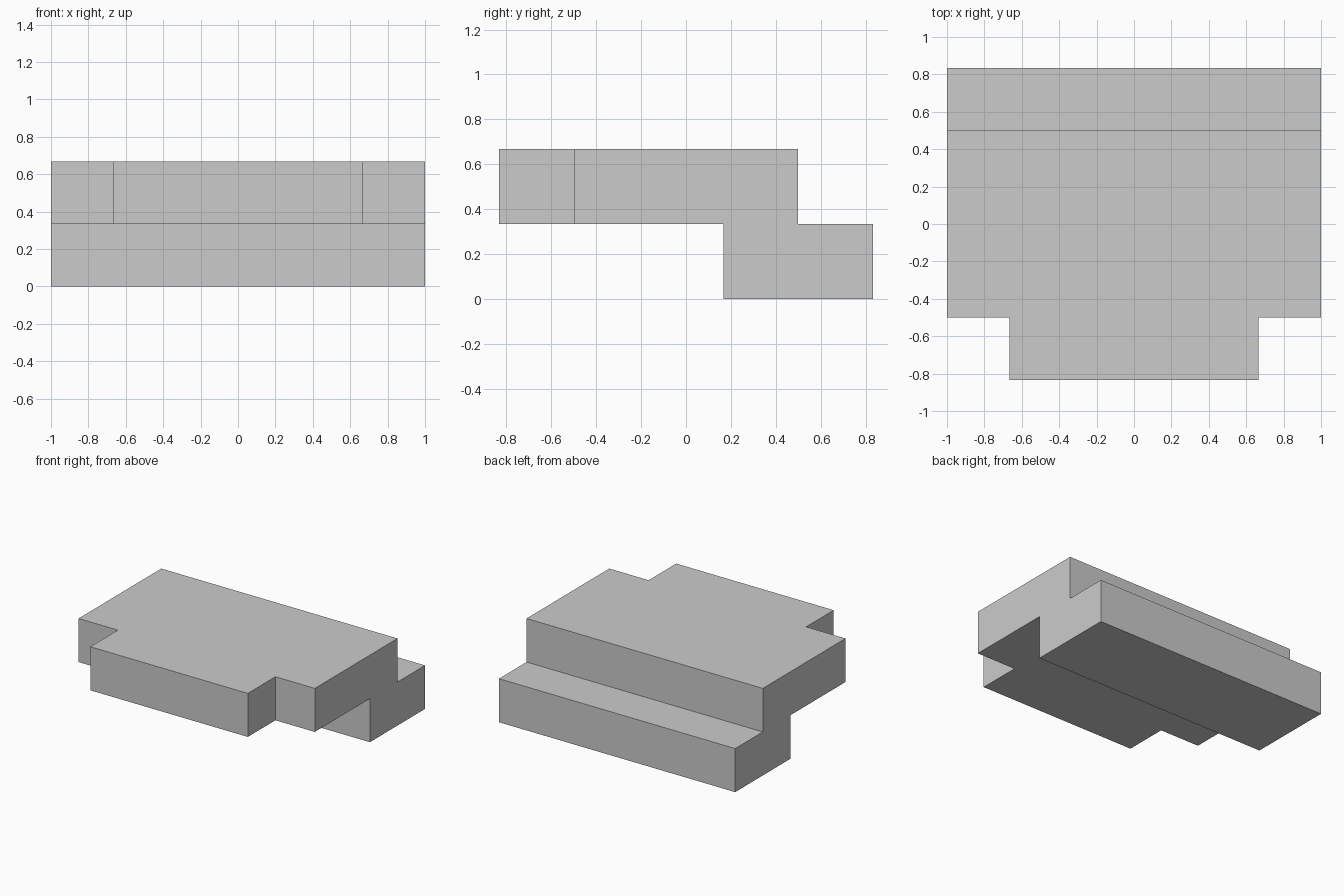
import bpy
import bmesh
from mathutils import Vector

if "Cube" in bpy.data.objects:
    bpy.data.objects.remove(bpy.data.objects["Cube"], do_unlink=True)

U = 1 / 3  # every dimension is a multiple of this module


def flat_material(name, colour):
    mat = bpy.data.materials.new(name)
    mat.use_nodes = True
    mat.diffuse_color = colour
    mat.node_tree.nodes["Principled BSDF"].inputs["Base Color"].default_value = colour
    return mat


# Stepped side profile (y, z) swept across the full width
profile = [(0.5, 0), (2.5, 0), (2.5, 1), (1.5, 1), (1.5, 2), (-1.5, 2), (-1.5, 1), (0.5, 1)]
bm = bmesh.new()
side = bm.faces.new([bm.verts.new((-1, y * U, z * U)) for y, z in profile])
swept = bmesh.ops.extrude_face_region(bm, geom=[side], use_keep_orig=True)["geom"]
bmesh.ops.translate(bm, vec=(2, 0, 0),
                    verts=[v for v in swept if isinstance(v, bmesh.types.BMVert)])

# Narrower front tab pulled out of the middle of the upper slab
for x in (-2 * U, 2 * U):
    bmesh.ops.bisect_plane(bm, geom=bm.verts[:] + bm.edges[:] + bm.faces[:],
                           plane_co=(x, 0, 0), plane_no=(1, 0, 0))
bmesh.ops.recalc_face_normals(bm, faces=bm.faces[:])
middle = Vector((0, -1.5 * U, 1.5 * U))
front = min(bm.faces, key=lambda f: (f.calc_center_median() - middle).length)
tab = bmesh.ops.extrude_discrete_faces(bm, faces=[front])["faces"][0]
bmesh.ops.translate(bm, vec=(0, -U, 0), verts=tab.verts[:])

# Merge flush faces into clean flat panels
bmesh.ops.remove_doubles(bm, verts=bm.verts[:], dist=0.0001)
bmesh.ops.dissolve_limit(bm, angle_limit=0.01, verts=bm.verts[:], edges=bm.edges[:])
bmesh.ops.recalc_face_normals(bm, faces=bm.faces[:])

mesh = bpy.data.meshes.new("stepped_block")
bm.to_mesh(mesh)
bm.free()
mesh.materials.append(flat_material("light grey", (0.6, 0.6, 0.6, 1)))
block = bpy.data.objects.new("stepped_block", mesh)
bpy.context.collection.objects.link(block)
